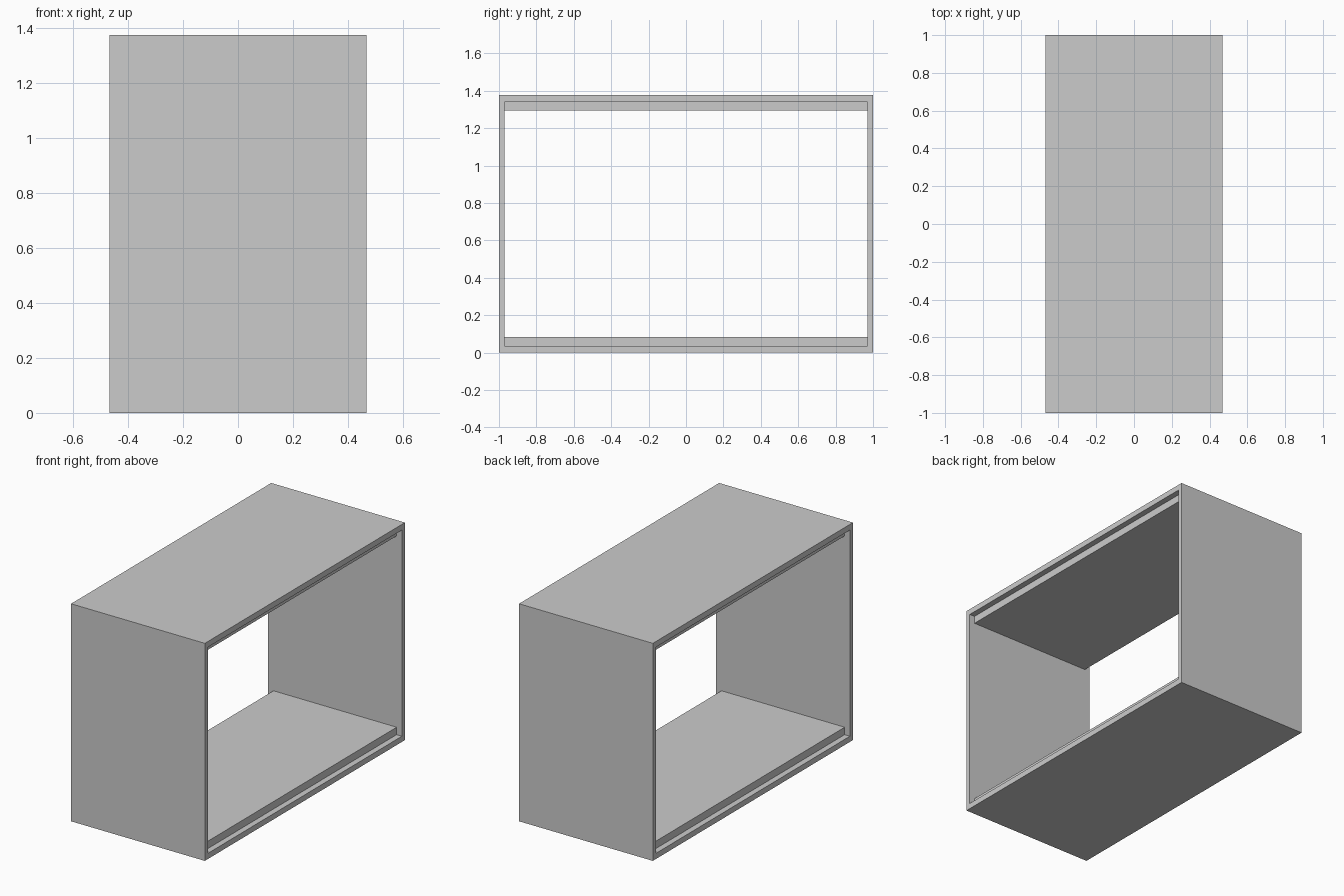
import bpy
import bmesh

cube = bpy.data.objects.get("Cube")
if cube:
    bpy.data.objects.remove(cube, do_unlink=True)

WIDTH, DEPTH, HEIGHT = 0.936, 2.0, 1.376
SIDE, BOARD = 0.03, 0.036      # shell thickness at the sides, and at top and bottom
LINER, RECESS = 0.047, 0.037   # liner panel thickness, setback from the open ends

grey = bpy.data.materials.new("light_grey")
grey.use_nodes = True
colour = (0.6, 0.6, 0.6, 1.0)
grey.diffuse_color = colour
grey.node_tree.nodes["Principled BSDF"].inputs["Base Color"].default_value = colour


def finish(name, bm):
    bmesh.ops.recalc_face_normals(bm, faces=bm.faces)
    mesh = bpy.data.meshes.new(name)
    bm.to_mesh(mesh)
    bm.free()
    mesh.materials.append(grey)
    obj = bpy.data.objects.new(name, mesh)
    bpy.context.collection.objects.link(obj)
    return obj


def rectangle(bm, half_y, z_low, z_high):
    corners = [(-half_y, z_low), (half_y, z_low), (half_y, z_high), (-half_y, z_high)]
    return [bm.verts.new((-WIDTH / 2, y, z)) for y, z in corners]


# Outer shell: a rectangular ring extruded along x, open at both ends
bm = bmesh.new()
outer = rectangle(bm, DEPTH / 2, 0, HEIGHT)
inner = rectangle(bm, DEPTH / 2 - SIDE, BOARD, HEIGHT - BOARD)
for i in range(4):
    j = (i + 1) % 4
    bm.faces.new((outer[i], outer[j], inner[j], inner[i]))
result = bmesh.ops.extrude_face_region(bm, geom=bm.faces[:], use_keep_orig=True)
moved = [v for v in result["geom"] if isinstance(v, bmesh.types.BMVert)]
bmesh.ops.translate(bm, verts=moved, vec=(WIDTH, 0, 0))
finish("outer_shell", bm)

# Recessed liner panels on the floor and under the roof
liners = {"floor_liner": BOARD + LINER / 2,
          "roof_liner": HEIGHT - BOARD - LINER / 2}
for name, z in liners.items():
    bm = bmesh.new()
    bmesh.ops.create_cube(bm, size=1)
    bmesh.ops.scale(bm, verts=bm.verts,
                    vec=(WIDTH - 2 * RECESS, DEPTH - 2 * SIDE, LINER))
    bmesh.ops.translate(bm, verts=bm.verts, vec=(0, 0, z))
    finish(name, bm)
